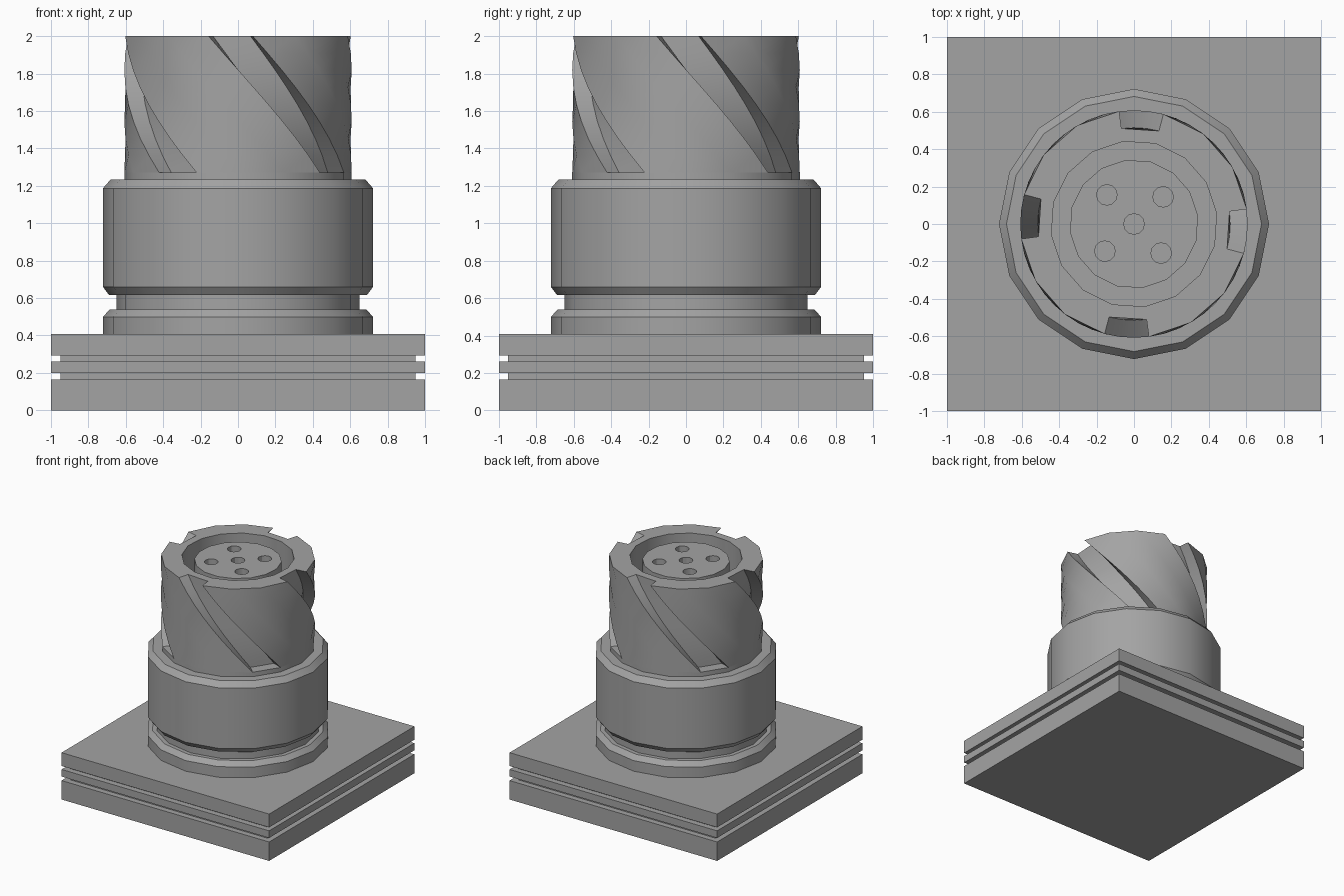
import bpy, bmesh
from math import radians, cos, sin

SIDES = 16
STEP = radians(360 / SIDES)

if "Cube" in bpy.data.objects:
    bpy.data.objects.remove(bpy.data.objects["Cube"])

# One plain grey for everything
grey = bpy.data.materials.new("grey")
grey.use_nodes = True
colour = (0.37, 0.37, 0.37, 1)
grey.diffuse_color = colour
grey.node_tree.nodes["Principled BSDF"].inputs["Base Color"].default_value = colour


def finish(name, bm, smooth=True):
    bmesh.ops.recalc_face_normals(bm, faces=bm.faces)
    mesh = bpy.data.meshes.new(name)
    bm.to_mesh(mesh)
    bm.free()
    mesh.materials.append(grey)
    obj = bpy.data.objects.new(name, mesh)
    bpy.context.collection.objects.link(obj)
    bpy.ops.object.select_all(action='DESELECT')
    obj.select_set(True)
    bpy.context.view_layer.objects.active = obj
    if smooth:
        bpy.ops.object.shade_smooth_by_angle(angle=radians(30))
    return obj


def ring(bm, r, z, start=0, count=SIDES, turn=STEP, centre=(0, 0)):
    return [bm.verts.new((centre[0] + r * cos(start + turn * i),
                          centre[1] + r * sin(start + turn * i), z))
            for i in range(count)]


def bridge(bm, a, b):
    n = len(a)
    for i in range(n):
        j = (i + 1) % n
        bm.faces.new((a[i], a[j], b[j], b[i]))


def stack(bm, loops):
    for a, b in zip(loops, loops[1:]):
        bridge(bm, a, b)
    bm.faces.new(loops[0])
    bm.faces.new(loops[-1])


def lathe(name, profile, start=0):
    bm = bmesh.new()
    stack(bm, [ring(bm, r, z, start) for r, z in profile])
    return finish(name, bm)


# Square base with two grooves running round its sides
bm = bmesh.new()
half = 2 ** 0.5
inner = 0.95 * half
levels = [(half, 0), (half, 0.165), (inner, 0.165), (inner, 0.2), (half, 0.2),
          (half, 0.262), (inner, 0.262), (inner, 0.292), (half, 0.292), (half, 0.408)]
stack(bm, [ring(bm, r, z, radians(45), 4, radians(90)) for r, z in levels])
finish("grooved_base", bm, smooth=False)

# Turned rings
lathe("lower_ring", [(0.722, 0.408), (0.722, 0.5), (0.685, 0.54)])
lathe("neck", [(0.65, 0.54), (0.65, 0.617)])
lathe("collar", [(0.69, 0.617), (0.722, 0.66), (0.722, 1.187), (0.682, 1.233)])

# Plug: full foot, then a twisted body with four helical slots
R, FLOOR, BORE = 0.608, 0.515, 0.445
FOOT, TOP, PIT = 1.272, 2.0, 1.6
start_low, start_top = radians(-44), radians(-105)
lathe("plug_foot", [(R, 1.233), (R, FOOT)], start_low)

bm = bmesh.new()
LAYERS = 8
loops = []
for k in range(LAYERS + 1):
    t = k / LAYERS
    start = start_low + t * (start_top - start_low)
    z = FOOT + t * (TOP - FOOT)
    outer = ring(bm, R, z, start)
    floor = ring(bm, FLOOR, z, start)
    loop = []
    for i in range(SIDES):
        if i % 4 == 0:
            loop += [outer[i], floor[i]]
        elif i % 4 == 1:
            loop += [floor[i], outer[i]]
        else:
            loop.append(outer[i])
    loops.append(loop)
for a, b in zip(loops, loops[1:]):
    bridge(bm, a, b)
bm.faces.new(loops[0])

# Rim, bore wall and bore floor
bore = ring(bm, BORE, TOP, start_top)
pit = ring(bm, BORE, PIT, start_top)
for i in range(SIDES):
    j = (i + 1) % SIDES
    if i % 4 == 0:
        face = [floor[i], floor[j]]
    else:
        face = [outer[i], outer[j]]
        if j % 4 == 0:
            face.append(floor[j])
    face += [bore[j], bore[i]]
    if i % 4 == 1:
        face.append(floor[i])
    bm.faces.new(face)
bridge(bm, bore, pit)
bm.faces.new(pit)
bmesh.ops.delete(bm, geom=[v for v in bm.verts if not v.link_faces], context='VERTS')
finish("slotted_plug", bm)

# Insert with five contact holes
core = lathe("contact_insert", [(0.345, PIT), (0.345, 1.97)], start_top)
bm = bmesh.new()
spots = [(0, 0)] + [(0.213 * cos(radians(a)), 0.213 * sin(radians(a)))
                    for a in (43, 133, 223, 313)]
for spot in spots:
    stack(bm, [ring(bm, 0.055, z, 0, 12, radians(30), spot) for z in (1.75, 2.1)])
cutter = finish("hole_cutter", bm)
cutter.hide_render = True
cut = core.modifiers.new("holes", 'BOOLEAN')
cut.operation = 'DIFFERENCE'
cut.solver = 'EXACT'
cut.object = cutter
bpy.ops.object.select_all(action='DESELECT')
core.select_set(True)
bpy.context.view_layer.objects.active = core
bpy.ops.object.modifier_apply(modifier=cut.name)
bpy.data.objects.remove(cutter)
bpy.ops.object.shade_smooth_by_angle(angle=radians(31))
